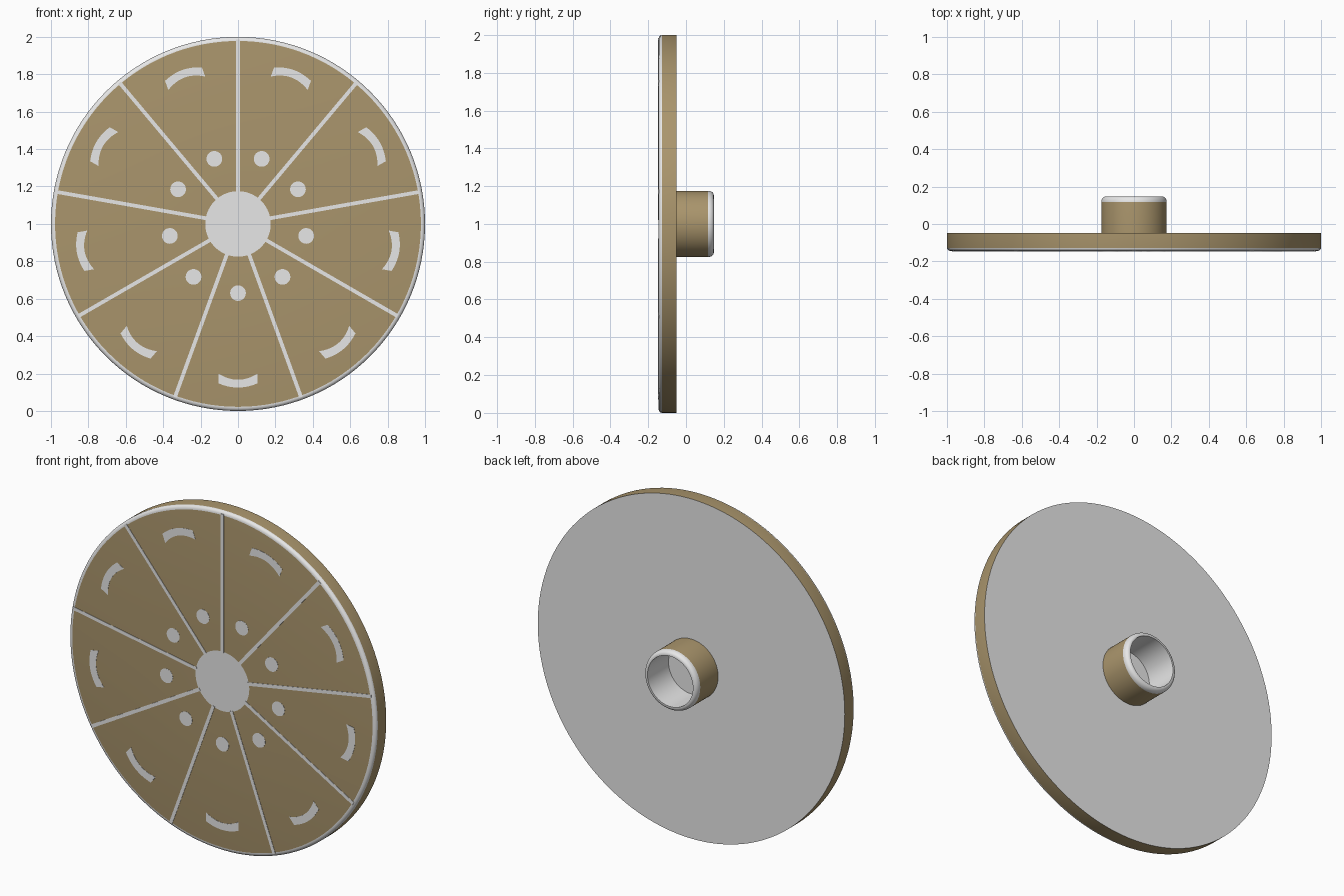
import bpy, bmesh, math
from mathutils import Matrix, Vector

if "Cube" in bpy.data.objects:
    bpy.data.objects.remove(bpy.data.objects["Cube"])

def material(name, rgb):
    m = bpy.data.materials.new(name)
    m.diffuse_color = (*rgb, 1)
    m.use_nodes = True
    m.node_tree.nodes["Principled BSDF"].inputs["Base Color"].default_value = m.diffuse_color
    return m

GREY = material("light grey", (0.8, 0.8, 0.8))
TAN = material("tan", (0.40, 0.30, 0.15))
FRONT, BACK, TIP = -0.145, -0.049, 0.147   # depths along y
N = 9                                      # sectors

def finish(bm, name, mats):
    bmesh.ops.recalc_face_normals(bm, faces=bm.faces)
    me = bpy.data.meshes.new(name)
    bm.to_mesh(me)
    bm.free()
    ob = bpy.data.objects.new(name, me)
    for m in mats:
        me.materials.append(m)
    bpy.context.collection.objects.link(ob)
    bpy.ops.object.select_all(action='DESELECT')
    ob.select_set(True)
    bpy.context.view_layer.objects.active = ob
    bpy.ops.object.shade_smooth_by_angle(angle=math.radians(35))
    return ob

def lathe(name, profile, colours, steps=128):
    """Spin (radius, y) points about the y axis; one colour index per segment."""
    bm = bmesh.new()
    rings = []
    for r, y in profile:
        if r == 0:
            rings.append([bm.verts.new((0, y, 1))] * steps)
        else:
            rings.append([bm.verts.new((r * math.cos(a), y, 1 + r * math.sin(a)))
                          for a in (2 * math.pi * i / steps for i in range(steps))])
    for a, b, c in zip(rings, rings[1:], colours):
        for i in range(steps):
            j = (i + 1) % steps
            face = bm.faces.new(list(dict.fromkeys((a[i], a[j], b[j], b[i]))))
            face.material_index = c
    return finish(bm, name, [GREY, TAN])

def plates(name, outline, start, height):
    """Thin plates on the front face; outline is (sideways, radial) points."""
    bm = bmesh.new()
    for k in range(N):
        a = math.radians(start + k * 360 / N)
        u, s = Vector((math.cos(a), 0, math.sin(a))), Vector((-math.sin(a), 0, math.cos(a)))
        base = Vector((0, FRONT + 0.001, 1))
        face = bm.faces.new([bm.verts.new(base + s * x + u * r) for x, r in outline])
        ext = bmesh.ops.extrude_face_region(bm, geom=[face])
        verts = [e for e in ext["geom"] if isinstance(e, bmesh.types.BMVert)]
        bmesh.ops.translate(bm, verts=verts, vec=(0, -0.001 - height, 0))
    return finish(bm, name, [GREY])

def rounded(r, y, dr, dy, n=5):
    """Quarter ellipse from (r - dr, y + dy) out to (r, y)."""
    return [(r - dr + dr * math.sin(t), y + dy * math.cos(t))
            for t in (i * math.pi / 2 / n for i in range(n + 1))]

# Main disc: grey hub circle, tan face, grey rounded edge, tan side, grey back
edge = rounded(1.0, FRONT + 0.018, 0.022, -0.018)
lathe("disc", [(0, FRONT), (0.175, FRONT)] + edge + [(1.0, BACK), (0, BACK)],
      [0, 1] + [0] * 5 + [1, 0])

# Hollow collar on the back with a rounded grey lip
lip = rounded(0.175, 0.117, 0.022, TIP - 0.117)[::-1]
lathe("collar", [(0.175, BACK)] + lip + [(0.148, TIP), (0.148, BACK)],
      [1] + [0] * 7, 96)

# Radial dividers
plates("divider_strips", [(-0.01, 0.17), (0.01, 0.17), (0.01, 0.985), (-0.01, 0.985)], 90, 0.002)

# Inner ring of round spots
plates("round_spots", [(0.042 * math.cos(t), 0.37 + 0.042 * math.sin(t))
       for t in (i * math.pi / 16 for i in range(32))], 70, 0.001)

# Outer ring of curved slots
ts = [i / 8 for i in range(-8, 9)]
plates("curved_slots", [(0.105 * t, 0.875 - 0.023 * t * t) for t in ts] +
       [(0.105 * t, 0.833 - 0.033 * t * t) for t in reversed(ts)], 70, 0.001)
